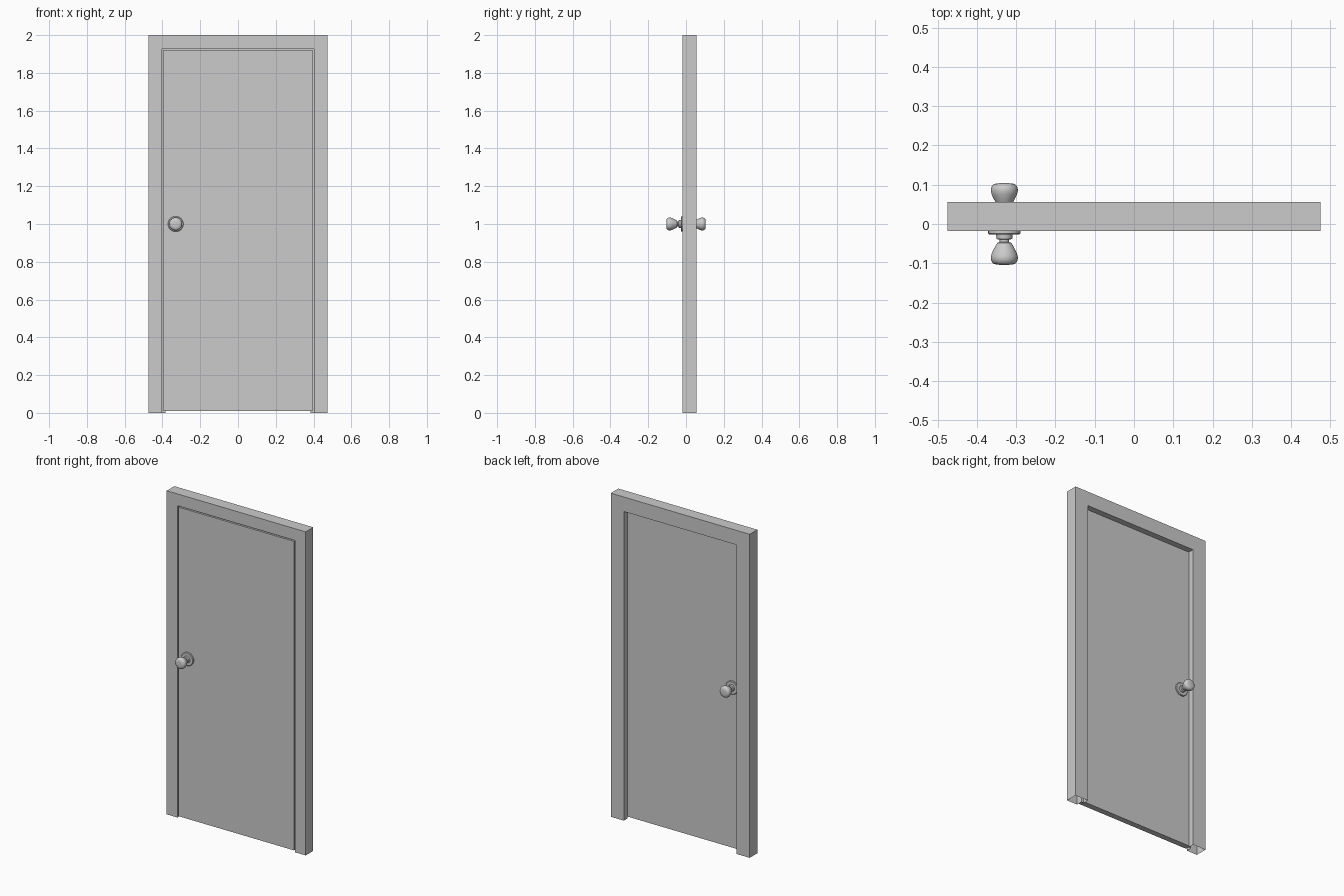
import bpy, bmesh, math
from mathutils import Matrix

if "Cube" in bpy.data.objects:
    bpy.data.objects.remove(bpy.data.objects["Cube"])


def make_object(name, bm, smooth=False):
    bmesh.ops.recalc_face_normals(bm, faces=bm.faces)
    mesh = bpy.data.meshes.new(name)
    bm.to_mesh(mesh)
    bm.free()
    ob = bpy.data.objects.new(name, mesh)
    bpy.context.collection.objects.link(ob)
    if smooth:
        bpy.ops.object.select_all(action='DESELECT')
        ob.select_set(True)
        bpy.context.view_layer.objects.active = ob
        bpy.ops.object.shade_smooth_by_angle(angle=math.radians(35))
    return ob


# Door frame: rebated section (inset, y) swept with mitres round the opening,
# open at the floor
W, H = 0.475, 2.0
section = [(0, -0.0175), (0.073, -0.0175), (0.073, 0.0195),
           (0.09, 0.0195), (0.09, 0.0565), (0, 0.0565)]
bm = bmesh.new()
rows = []
for d, y in section:
    x, z = W - d, H - d
    rows.append([bm.verts.new(p) for p in
                 ((-x, y, 0), (-x, y, z), (x, y, z), (x, y, 0))])
for i, a in enumerate(rows):
    b = rows[(i + 1) % len(rows)]
    for k in range(3):
        bm.faces.new((a[k], a[k + 1], b[k + 1], b[k]))
make_object("door_frame", bm)

# Door leaf, flush with the frame front
bm = bmesh.new()
bmesh.ops.create_cube(bm, size=1, matrix=Matrix.Translation((0, 0.0005, 0.965))
                      @ Matrix.Diagonal((0.79, 0.036, 1.91, 1)))
make_object("door_leaf", bm)

# Knobs: (radius, distance from door centre) turned around the y axis
rose = [(0, 0.017), (0.041, 0.017), (0.041, 0.024), (0.038, 0.027),
        (0.021, 0.027), (0.02, 0.038), (0.012, 0.04), (0.012, 0.046)]
grip = [(0.012, 0.046), (0.018, 0.048), (0.022, 0.055), (0.028, 0.066),
        (0.032, 0.075), (0.0345, 0.084), (0.034, 0.091), (0.031, 0.098),
        (0.026, 0.102), (0.014, 0.1037), (0, 0.104)]


def turned(name, profile, side):
    bm = bmesh.new()
    vs = [bm.verts.new((r, side * y, 0)) for r, y in profile]
    es = [bm.edges.new(p) for p in zip(vs, vs[1:])]
    bmesh.ops.spin(bm, geom=vs + es, cent=(0, 0, 0), axis=(0, 1, 0),
                   angle=math.tau, steps=32, use_merge=True)
    bmesh.ops.remove_doubles(bm, verts=bm.verts, dist=1e-5)
    ob = make_object(name, bm, smooth=True)
    ob.location = (-0.33, 0, 1.0)


for side, label in ((-1, "front"), (1, "back")):
    turned(label + "_knob_rose", rose, side)
    turned(label + "_knob_grip", grip, side)
